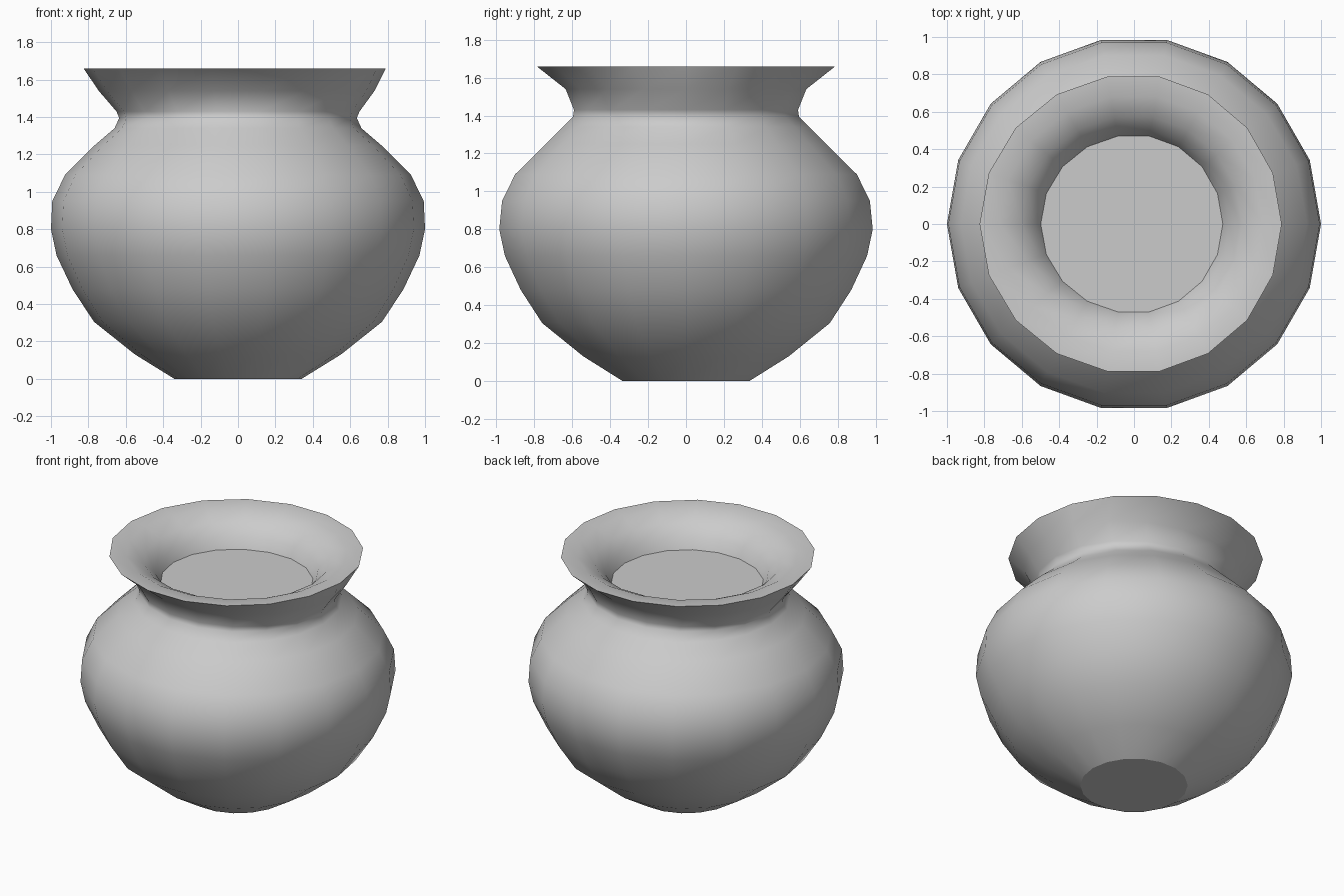
import bpy
import bmesh
from math import cos, sin, tau

if "Cube" in bpy.data.objects:
    bpy.data.objects.remove(bpy.data.objects["Cube"])

SIDES = 18


def ring(bm, rx, ry, z, left=1.0):
    """Ring of vertices; 'left' stretches the -x half slightly."""
    verts = []
    for i in range(SIDES):
        a = tau * i / SIDES
        x = rx * cos(a)
        verts.append(bm.verts.new((x * left if x < 0 else x, ry * sin(a), z)))
    return verts


def finish(bm, name, smooth):
    mesh = bpy.data.meshes.new(name)
    for f in bm.faces:
        f.smooth = smooth
    bm.to_mesh(mesh)
    bm.free()
    bpy.context.collection.objects.link(bpy.data.objects.new(name, mesh))


def lathe(name, profile):
    bm = bmesh.new()
    rings = [ring(bm, *p) for p in profile]
    for a, b in zip(rings, rings[1:]):
        for i in range(SIDES):
            j = (i + 1) % SIDES
            bm.faces.new((a[i], a[j], b[j], b[i]))
    finish(bm, name, True)


def disc(name, params, down=False):
    bm = bmesh.new()
    verts = ring(bm, *params)
    bm.faces.new(verts[::-1] if down else verts)
    finish(bm, name, False)


# Outer wall: foot, belly, pinched neck and flared lip (rx, ry, z, left)
foot = (0.34, 0.34, 0.0)
lip = (0.79, 0.80, 1.66, 1.045)
lathe("pot_body", [
    foot, (0.55, 0.55, 0.13), (0.77, 0.77, 0.305), (0.885, 0.885, 0.48),
    (0.97, 0.97, 0.66), (1.0, 1.0, 0.80), (0.993, 0.985, 0.95),
    (0.925, 0.915, 1.09), (0.765, 0.75, 1.25), (0.66, 0.66, 1.34),
    (0.635, 0.605, 1.395), (0.65, 0.60, 1.43), (0.73, 0.645, 1.54, 1.02), lip,
])

# Rounded inner lip running down into the mouth
surface = (0.475, 0.477, 1.46, 1.05)
lathe("inner_lip", [
    lip, (0.69, 0.69, 1.655, 1.04), (0.58, 0.58, 1.60, 1.04),
    (0.51, 0.51, 1.53, 1.045), surface,
])

# Flat filling in the mouth, and the underside
disc("mouth_filling", surface)
disc("pot_base", foot, down=True)
